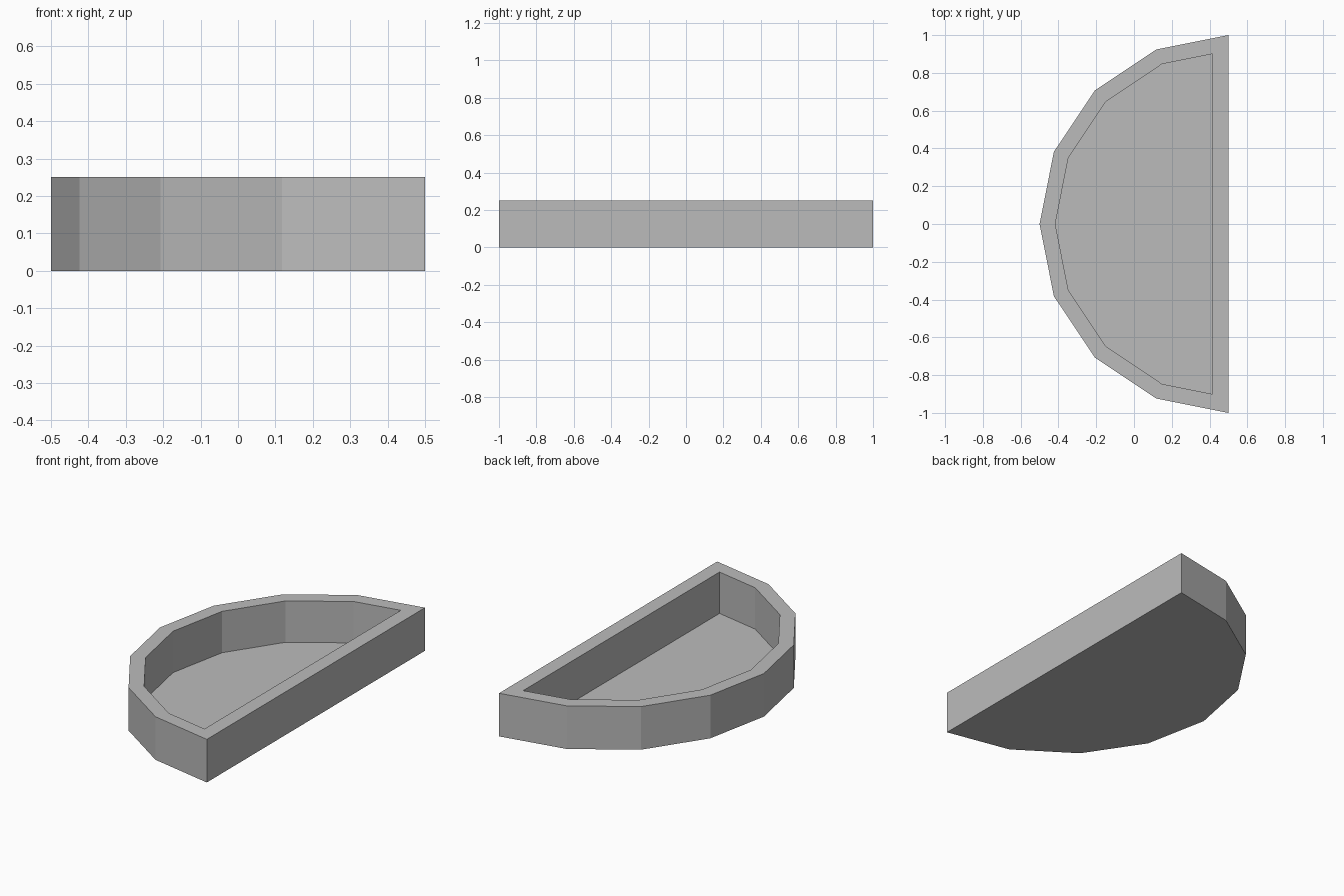
import bpy
import bmesh
from math import sin, cos, pi

HEIGHT, FLOOR, WALL = 0.25, 0.01, 0.085
CENTRE_X, RADIUS, SEGMENTS = 0.5, 1.0, 8
INNER_RADIUS = RADIUS - 0.083

cube = bpy.data.objects.get("Cube")
if cube:
    bpy.data.objects.remove(cube, do_unlink=True)

grey = bpy.data.materials.new("plain grey")
grey.use_nodes = True
colour = (0.5, 0.5, 0.5, 1)
grey.diffuse_color = colour
grey.node_tree.nodes["Principled BSDF"].inputs["Base Color"].default_value = colour


def half_disc(radius):
    """Faceted arc bulging towards -x, from +y round to -y."""
    angles = [pi / 2 + pi * i / SEGMENTS for i in range(SEGMENTS + 1)]
    return [[CENTRE_X + radius * cos(a), radius * sin(a)] for a in angles]


def cut_ends(points, x):
    """Slide both end points along their edges to a straight wall at x."""
    for end, near in ((0, 1), (-1, -2)):
        (x0, y0), (x1, y1) = points[end], points[near]
        t = (x - x0) / (x1 - x0)
        points[end] = [x, y0 + t * (y1 - y0)]
    return points


outer = half_disc(RADIUS)
inner = cut_ends(half_disc(INNER_RADIUS), CENTRE_X - WALL)

# Half-round tray: base, outer wall, rim, inner wall and floor
bm = bmesh.new()
rings = [[bm.verts.new((x, y, z)) for x, y in outline]
         for outline, z in ((outer, 0), (outer, HEIGHT), (inner, HEIGHT), (inner, FLOOR))]
for low, high in zip(rings, rings[1:]):
    for i in range(len(low)):
        j = (i + 1) % len(low)
        bm.faces.new((low[i], low[j], high[j], high[i]))
bm.faces.new(rings[0])
bm.faces.new(rings[-1])
bmesh.ops.recalc_face_normals(bm, faces=bm.faces)

mesh = bpy.data.meshes.new("half_round_tray")
bm.to_mesh(mesh)
bm.free()
mesh.materials.append(grey)
tray = bpy.data.objects.new("half_round_tray", mesh)
bpy.context.collection.objects.link(tray)
